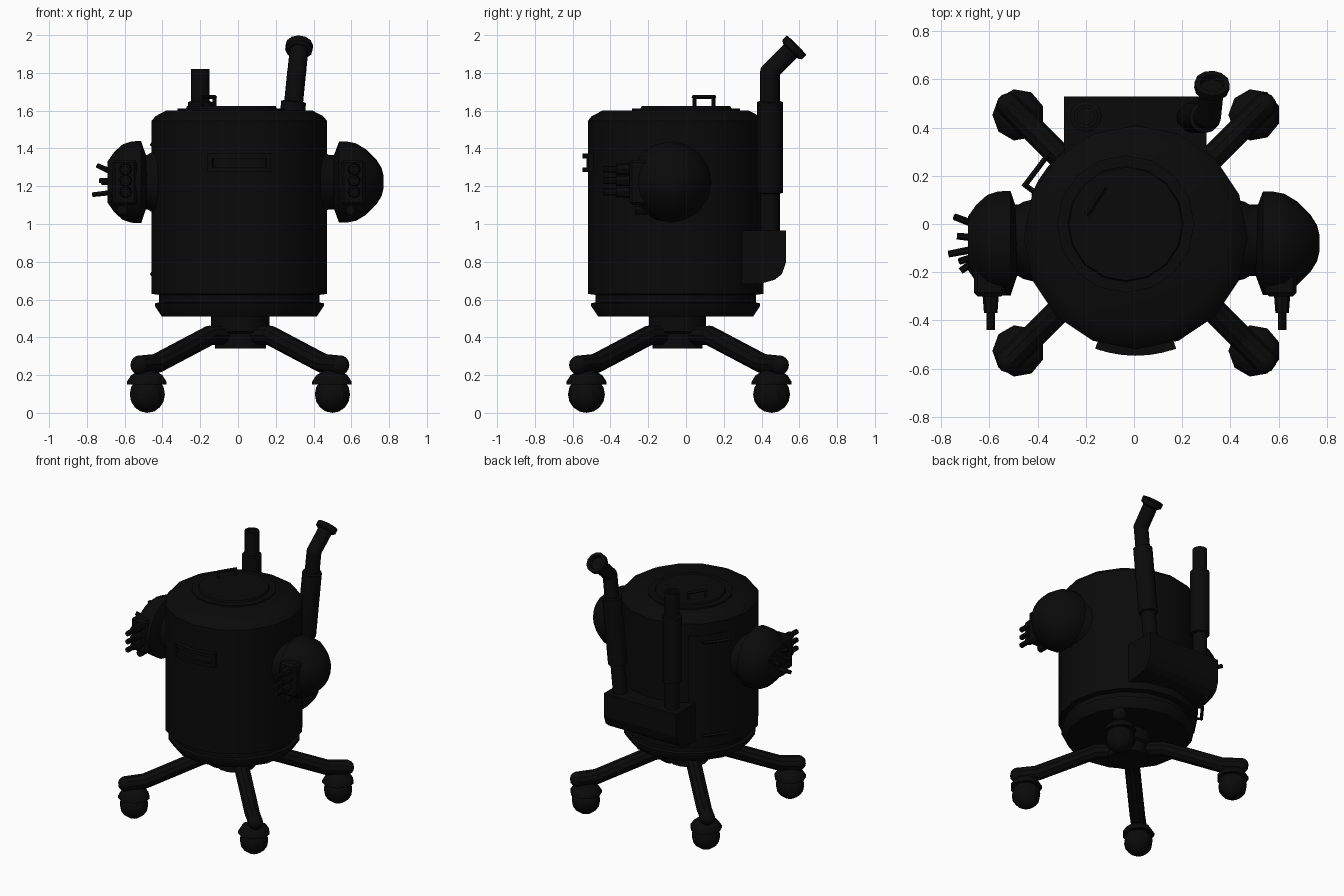
import bpy, bmesh, math
from mathutils import Vector, Matrix

if "Cube" in bpy.data.objects:
    bpy.data.objects.remove(bpy.data.objects["Cube"])

black = bpy.data.materials.new("soot black")
black.diffuse_color = (0.003, 0.003, 0.003, 1)
black.use_nodes = True
black.node_tree.nodes["Principled BSDF"].inputs["Base Color"].default_value = black.diffuse_color
CX, CY = 0.007, -0.055          # body axis


def finish(name, bm, smooth=True):
    bmesh.ops.recalc_face_normals(bm, faces=bm.faces)
    me = bpy.data.meshes.new(name)
    bm.to_mesh(me)
    bm.free()
    me.materials.append(black)
    ob = bpy.data.objects.new(name, me)
    bpy.context.collection.objects.link(ob)
    if smooth:
        bpy.ops.object.select_all(action='DESELECT')
        ob.select_set(True)
        bpy.context.view_layer.objects.active = ob
        bpy.ops.object.shade_smooth_by_angle(angle=math.radians(35))
    return ob


def lathe(name, profile, origin, axis=(0, 0, 1), segs=16):
    """Spin (radius, distance) pairs around an axis and cap both ends."""
    bm = bmesh.new()
    m = Matrix.Translation(origin) @ Vector(axis).to_track_quat('Z', 'Y').to_matrix().to_4x4()
    rings = []
    for r, h in profile:
        rings.append([bm.verts.new(m @ Vector((r * math.cos(2 * math.pi * i / segs),
                                              r * math.sin(2 * math.pi * i / segs), h)))
                      for i in range(segs)])
    for a, b in zip(rings, rings[1:]):
        for i in range(segs):
            j = (i + 1) % segs
            bm.faces.new((a[i], a[j], b[j], b[i]))
    bm.faces.new(rings[0])
    bm.faces.new(rings[-1])
    return finish(name, bm)


def rod(name, p, q, r, r2=None, segs=10):
    p, q = Vector(p), Vector(q)
    return lathe(name, [(r, 0), (r2 or r, (q - p).length)], p, q - p, segs)


def ball(name, c, r, segs=10, rings=8):
    bm = bmesh.new()
    bmesh.ops.create_uvsphere(bm, u_segments=segs, v_segments=rings, radius=r,
                              matrix=Matrix.Translation(c))
    return finish(name, bm)


def box(name, lo, hi, bevel=0.0):
    bm = bmesh.new()
    lo, hi = Vector(lo), Vector(hi)
    bmesh.ops.create_cube(bm, size=1, matrix=Matrix.Translation((lo + hi) / 2)
                          @ Matrix.Diagonal((*(hi - lo), 1)))
    if bevel:
        bmesh.ops.bevel(bm, geom=bm.edges[:], offset=bevel, segments=1, affect='EDGES')
    return finish(name, bm, False)


def sweep(name, pts, r, segs=10):
    """Round tube along a path, with a ball at every inner joint and the far end."""
    for i, (a, b) in enumerate(zip(pts, pts[1:])):
        rod(f"{name}_{i}", a, b, r, segs=segs)
        ball(f"{name}_joint_{i}", b, r, segs)


def arc_bar(name, a0, a1, r0, r1, z0, z1, n=6):
    """Curved bar hugging the body between two angles in degrees."""
    bm = bmesh.new()
    secs = []
    for i in range(n + 1):
        a = math.radians(a0 + (a1 - a0) * i / n)
        secs.append([bm.verts.new((CX + r * math.cos(a), CY + r * math.sin(a), z))
                     for r, z in ((r0, z0), (r1, z0), (r1, z1), (r0, z1))])
    for s, t in zip(secs, secs[1:]):
        for k in range(4):
            bm.faces.new((s[k], s[(k + 1) % 4], t[(k + 1) % 4], t[k]))
    bm.faces.new(secs[0])
    bm.faces.new(secs[-1])
    return finish(name, bm, False)


def grip(name, a, b, out, t=0.011):
    """Bracket handle between feet a and b standing off along out."""
    a, b, out = Vector(a), Vector(b), Vector(out)
    e = (b - a).normalized() * t
    rod(name + "_foot_a", a, a + out, t, segs=4)
    rod(name + "_foot_b", b, b + out, t, segs=4)
    rod(name + "_bar", a + out - e, b + out + e, t, segs=4)


# Drum body, base ring and lid
lathe("body", [(0.41, 0.51), (0.447, 0.565), (0.447, 0.58), (0.425, 0.585), (0.425, 0.625),
               (0.465, 0.63), (0.465, 1.545), (0.445, 1.57), (0.385, 1.602)], (CX, CY, 0))
lathe("lid_rim", [(0.285, 1.59), (0.285, 1.612), (0.24, 1.612), (0.235, 1.624)], (-0.035, 0, 0))
grip("lid_handle", (-0.19, 0.045, 1.61), (-0.125, 0.145, 1.61), (0, 0, 0.062))

# Slot frame on the front
for z0, z1 in ((1.275, 1.3), (1.347, 1.372)):
    arc_bar("slot_bar", 250, 290, 0.44, 0.492, z0, z1)
arc_bar("slot_back", 250, 290, 0.44, 0.472, 1.275, 1.372)
for a in (250, 287):
    arc_bar("slot_end", a, a + 3, 0.44, 0.492, 1.275, 1.372, 1)

# Rear left hatch with two handles
arc_bar("hatch", 124, 158, 0.44, 0.468, 0.7, 1.46, 4)
for z in (0.735, 1.42):
    grip("hatch_handle", (-0.41, 0.13, z), (-0.315, 0.255, z), (-0.042, 0.032, 0))

# Hub and four caster legs
lathe("hub", [(0.135, 0.34), (0.135, 0.42), (0.155, 0.43), (0.155, 0.52)], (0.013, -0.045, 0), segs=14)
for sx in (-1, 1):
    for sy in (-1, 1):
        def at(d, z):
            return (0.01 + sx * d, -0.037 + sy * d, z)
        sweep("leg", [at(0.06, 0.41), at(0.16, 0.41), at(0.44, 0.262), at(0.53, 0.253)], 0.052)
        lathe("caster_cap", [(0.108, 0.15), (0.108, 0.165), (0.085, 0.2), (0.04, 0.225)], at(0.49, 0), segs=9)
        ball("caster_ball", at(0.49, 0.098), 0.098)

# Rear tank, extruded from a side profile
bm = bmesh.new()
side = [(0.28, 0.965), (0.53, 0.965), (0.53, 0.8), (0.508, 0.735), (0.47, 0.705), (0.39, 0.682), (0.28, 0.682)]
ends = [[bm.verts.new((x, y, z)) for y, z in side] for x in (-0.29, 0.3)]
for i in range(len(side)):
    j = (i + 1) % len(side)
    bm.faces.new((ends[0][i], ends[0][j], ends[1][j], ends[1][i]))
bm.faces.new(ends[0])
bm.faces.new(ends[1])
finish("rear_tank", bm, False)

# Straight exhaust
lathe("left_exhaust", [(0.05, 0.95), (0.05, 1.16), (0.066, 1.165), (0.066, 1.645), (0.05, 1.65),
                       (0.05, 1.82), (0.035, 1.82), (0.035, 1.74)], (-0.2, 0.447, 0), segs=12)
# Tilted exhaust with a bent, flared end
lathe("right_exhaust", [(0.05, 0), (0.05, 0.215), (0.066, 0.22), (0.066, 0.7), (0.05, 0.705), (0.05, 0.86)],
      (0.225, 0.443, 0.95), (0.1, 0, 1), 12)
ball("exhaust_bend", (0.311, 0.443, 1.805), 0.051, 12)
rod("exhaust_end", (0.311, 0.443, 1.805), (0.323, 0.56, 1.922), 0.05, segs=12)
lathe("exhaust_flare", [(0.056, 0), (0.073, 0.012), (0.073, 0.045), (0.05, 0.045), (0.046, 0.02)],
      (0.322, 0.553, 1.915), (0.05, 0.7, 0.7), 12)

# Shoulder mounts, domes and forward barrels
AY, AZ = -0.08, 1.222
domes = {1: [(0.12, 0.5), (0.215, 0.535), (0.215, 0.575), (0.205, 0.625), (0.172, 0.68), (0.12, 0.732),
             (0.075, 0.76), (0.035, 0.77)],
         -1: [(0.12, 0.48), (0.218, 0.513), (0.215, 0.565), (0.2, 0.61), (0.16, 0.655), (0.11, 0.69)]}
for s, side_name in ((1, "right"), (-1, "left")):
    lathe(side_name + "_mount", [(0.185, 0.36), (0.16, 0.46), (0.148, 0.48), (0.148, 0.54)],
          (0, AY + 0.012, AZ), (s, 0, 0), 14)
    lathe(side_name + "_dome", domes[s], (0, AY, AZ), (s, 0, 0), 16)
    x = 0.615 if s > 0 else -0.595
    box(side_name + "_barrel_housing", (x - 0.07, -0.3, 1.1), (x + 0.06, -0.16, 1.34), 0.015)
    for z in (1.17, 1.23, 1.29):
        rod(side_name + "_barrel_base", (x, -0.29, z), (x, -0.37, z), 0.034, 0.028, 8)
        rod(side_name + "_barrel", (x, -0.36, z), (x, -0.44, z), 0.018, segs=8)
    rod(side_name + "_small_nozzle", (x - 0.02, -0.2, 1.075), (x - 0.02, -0.27, 1.075), 0.025, segs=8)

# Prongs sticking out of the left dome
for y0, z0, x1, y1, z1 in ((-0.01, 1.26, -0.745, 0.03, 1.31), (-0.06, 1.23, -0.735, -0.05, 1.23),
                           (-0.1, 1.17, -0.77, -0.125, 1.155), (-0.14, 1.22, -0.72, -0.195, 1.22),
                           (-0.13, 1.27, -0.725, -0.155, 1.3)):
    rod("left_prong", (-0.64, y0, z0), (x1, y1, z1), 0.016, 0.014, 6)
